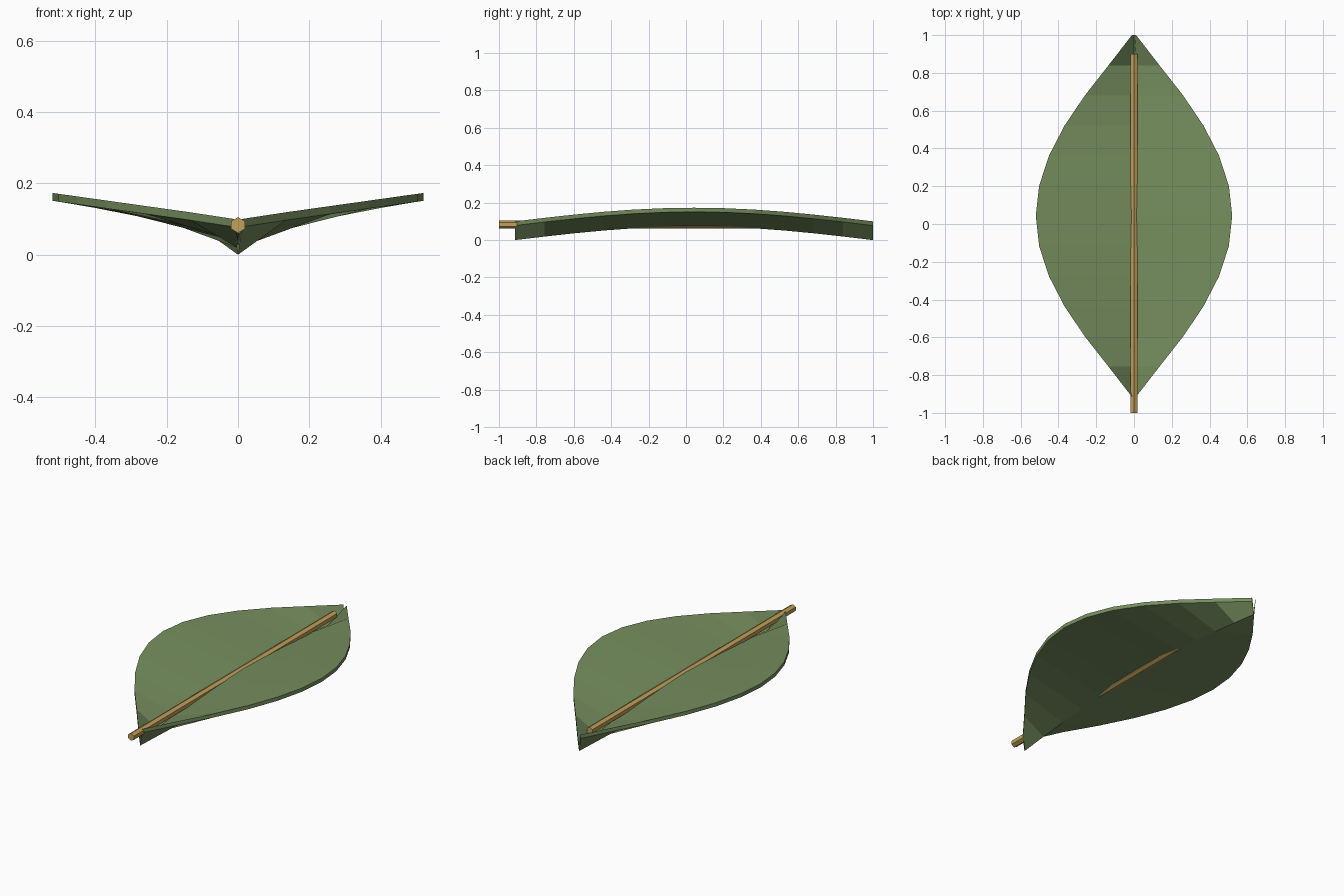
import bpy, bmesh, math

if "Cube" in bpy.data.objects:
    bpy.data.objects.remove(bpy.data.objects["Cube"])


def material(name, rgb):
    m = bpy.data.materials.new(name)
    m.diffuse_color = (*rgb, 1)
    m.use_nodes = True
    m.node_tree.nodes["Principled BSDF"].inputs["Base Color"].default_value = m.diffuse_color
    return m


def finish(bm, name, mat):
    bmesh.ops.recalc_face_normals(bm, faces=bm.faces)
    mesh = bpy.data.meshes.new(name)
    bm.to_mesh(mesh)
    bm.free()
    mesh.materials.append(mat)
    ob = bpy.data.objects.new(name, mesh)
    bpy.context.collection.objects.link(ob)
    return ob


green = material("leaf green", (0.18, 0.27, 0.112))
tan = material("stem tan", (0.54, 0.35, 0.105))

# Leaf blade: V cross-section swept along an arch, with vertical thickness
N, Y0, Y1 = 12, -0.915, 1.0
HALF_WIDTH, ARCH, LIFT, THICK = 0.52, 0.073, 0.078, 0.022
bm = bmesh.new()
rows = {0: [], 1: []}
for i in range(N + 1):
    t = i / N
    s = math.sin(math.pi * t)
    w = max(HALF_WIDTH * s, 0.011)
    y = Y0 + (Y1 - Y0) * t
    for layer in (0, 1):
        rows[layer].append([bm.verts.new((side * w, y, ARCH * s + LIFT * abs(side) + THICK * layer))
                            for side in (-1, 0, 1)])
low, top = rows[0], rows[1]
for i in range(N):
    for j in (0, 1):
        for r in (low, top):
            bm.faces.new((r[i][j], r[i][j + 1], r[i + 1][j + 1], r[i + 1][j]))
    for j in (0, 2):  # outer rims
        bm.faces.new((low[i][j], low[i + 1][j], top[i + 1][j], top[i][j]))
for i in (0, N):  # tip caps
    for j in (0, 1):
        bm.faces.new((low[i][j], low[i][j + 1], top[i][j + 1], top[i][j]))
finish(bm, "leaf_blade", green)

# Stem: straight hexagonal rod running through the blade
bm = bmesh.new()
bmesh.ops.create_cone(bm, cap_ends=True, segments=6, radius1=0.022, radius2=0.022, depth=1.9)
for v in bm.verts:
    x, y, z = v.co
    v.co = (x, z - 0.05, y + 0.083)
# put a corner of the hexagon at the top
if max(v.co.z for v in bm.verts) < 0.104:
    for v in bm.verts:
        x, z = v.co.x, v.co.z - 0.083
        v.co.x, v.co.z = -z, x + 0.083
finish(bm, "stem", tan)
